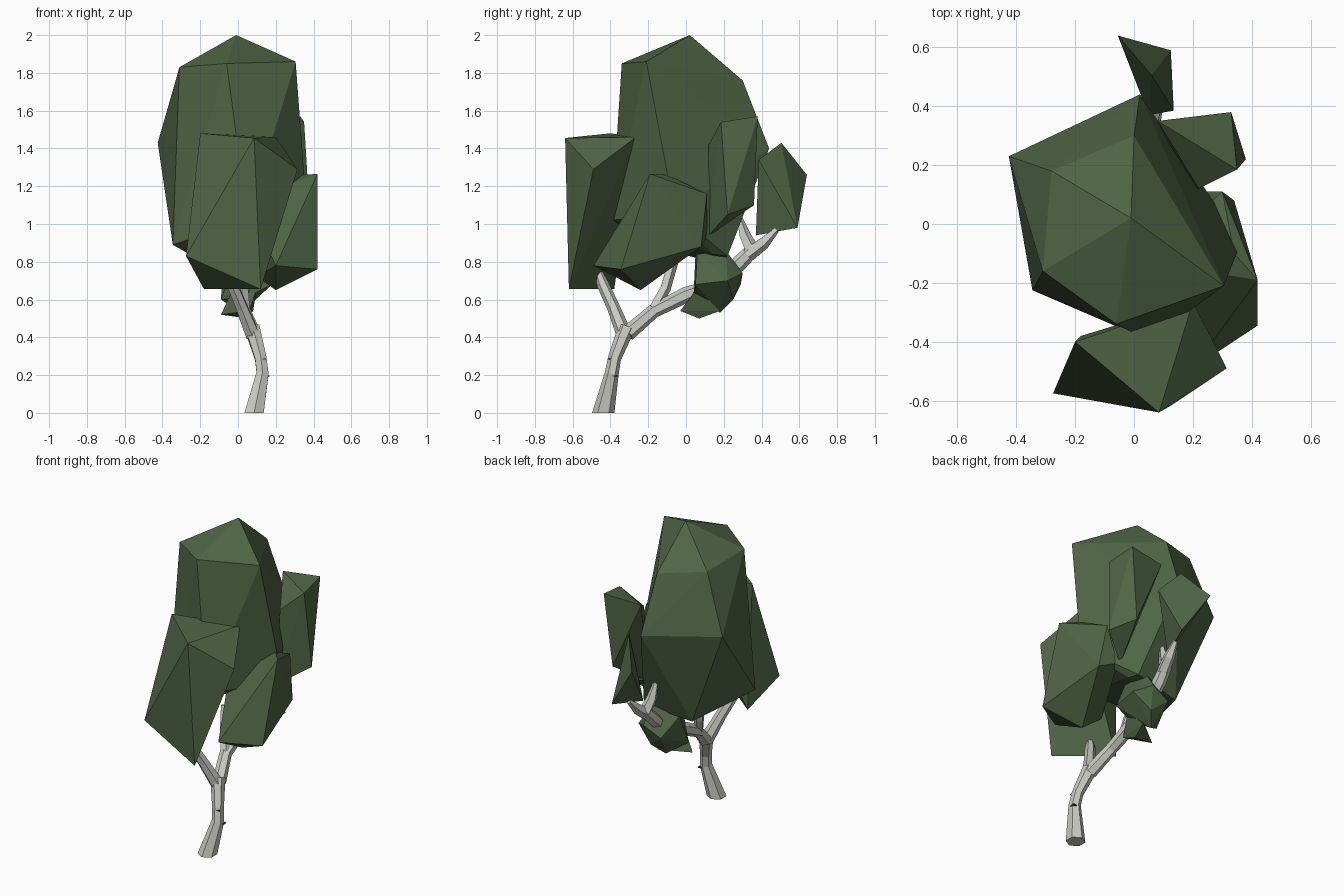
import bpy, bmesh, math
from mathutils import Vector

cube = bpy.data.objects.get("Cube")
if cube:
    bpy.data.objects.remove(cube, do_unlink=True)


def material(name, rgb):
    m = bpy.data.materials.new(name)
    m.use_nodes = True
    col = (*rgb, 1)
    m.diffuse_color = col
    m.node_tree.nodes["Principled BSDF"].inputs["Base Color"].default_value = col
    return m


LEAF = material("leaf_green", (0.08, 0.13, 0.06))
BARK = material("pale_bark", (0.6, 0.6, 0.56))
KNOT = material("dark_knot", (0.05, 0.05, 0.045))


def finish(bm, name, mat):
    bmesh.ops.recalc_face_normals(bm, faces=bm.faces)
    mesh = bpy.data.meshes.new(name)
    bm.to_mesh(mesh)
    bm.free()
    mesh.materials.append(mat)
    obj = bpy.data.objects.new(name, mesh)
    bpy.context.collection.objects.link(obj)
    return obj


def clump(name, corners):
    """Faceted leaf mass: the convex hull of a few corners."""
    bm = bmesh.new()
    for c in corners:
        bm.verts.new(c)
    bmesh.ops.convex_hull(bm, input=bm.verts[:])
    loose = [v for v in bm.verts if not v.link_faces]
    bmesh.ops.delete(bm, geom=loose, context='VERTS')
    return finish(bm, name, LEAF)


def limb(name, path, radii, sides=6, flat_base=False):
    """Tapered faceted tube along a path."""
    pts = [Vector(p) for p in path]
    bm = bmesh.new()
    rings = []
    for i, p in enumerate(pts):
        t = (pts[min(i + 1, len(pts) - 1)] - pts[max(i - 1, 0)]).normalized()
        if flat_base and i == 0:
            t = Vector((0, 0, 1))
        u = t.cross(Vector((1, 0, 0))).normalized()
        w = t.cross(u)
        ring = []
        for k in range(sides):
            a = math.tau * k / sides
            ring.append(bm.verts.new(p + (u * math.cos(a) + w * math.sin(a)) * radii[i]))
        rings.append(ring)
    for a, b in zip(rings, rings[1:]):
        for k in range(sides):
            j = (k + 1) % sides
            bm.faces.new((a[k], a[j], b[j], b[k]))
    bm.faces.new(rings[0])
    bm.faces.new(rings[-1])
    return finish(bm, name, BARK)


# Leaf masses
clump("main_crown", [
    (-.01, .02, 2), (-.06, -.34, 1.85), (.305, -.21, 1.86), (-.31, -.16, 1.83),
    (-.28, .18, 1.8), (0, .3, 1.76), (.02, .44, 1.4), (-.425, .23, 1.43),
    (.365, -.06, 1.06), (-.345, -.225, .89), (.05, -.395, 1.02), (.16, .14, .84),
    (.15, .22, .83), (-.17, .18, .79)])
clump("front_clump", [
    (.085, -.64, 1.455), (-.2, -.4, 1.48), (.315, -.49, 1.29), (.2, -.265, 1.46),
    (-.275, -.575, .83), (.12, -.62, .655), (-.18, -.38, .655)])
clump("left_clump", [
    (.42, -.19, 1.265), (.34, -.1, 1.26), (.42, -.345, .76), (.2, -.24, .65),
    (.2, -.49, .78), (.34, .08, .88), (.3, .11, 1.16), (.22, .11, .93),
    (.04, -.13, 1.12), (.1, -.18, .72)])
clump("back_left_clump", [
    (.08, .35, 1.55), (.33, .38, 1.57), (.35, .185, 1.54), (.38, .22, 1.05),
    (.22, .12, 1.42), (.2, .11, .93), (.28, .36, 1.1)])
clump("back_clump", [
    (-.055, .64, 1.26), (.125, .59, .98), (.06, .505, 1.43),
    (.05, .37, .94), (.135, .385, 1.34)])
clump("low_clump", [
    (0, .05, .84), (.12, .06, .84), (.08, .21, .86), (.1, .3, .74),
    (-.02, .29, .68), (-.08, .18, .8), (.02, .18, .53), (-.09, .1, .6),
    (.06, .04, .62), (.18, .05, .68), (.19, .22, .7), (.08, .25, .6)])
clump("low_clump_tip", [
    (.06, -.03, .54), (-.09, .06, .52), (.05, .07, .5), (.1, .06, .66),
    (-.03, .05, .65), (.08, .18, .54)])

# Trunk and branches
limb("trunk", [(.085, -.438, 0), (.13, -.393, .21), (.12, -.378, .29), (.075, -.315, .45)],
     [.059, .037, .035, .045], flat_base=True)
limb("front_branch", [(.08, -.325, .41), (.02, -.385, .56), (-.03, -.44, .68), (-.05, -.465, .75)],
     [.042, .034, .032, .02])
limb("long_branch", [(.08, -.31, .42), (.03, -.17, .54), (.02, 0, .625), (.03, .16, .68),
                     (.04, .28, .79), (.05, .36, .87)],
     [.042, .037, .042, .035, .042, .036])
limb("middle_branch", [(.03, -.17, .55), (-.02, -.11, .66), (-.04, -.07, .8)],
     [.032, .03, .03], 5)
limb("back_branch", [(.05, .33, .84), (.07, .41, .9), (.08, .48, .97)],
     [.04, .035, .015], 5)
limb("upper_branch", [(.05, .35, .86), (.03, .31, .94), (.02, .28, 1.04)],
     [.04, .032, .015], 5)

# Dark bark marks
for x, y, z in [(.153, -.375, .195), (.138, -.395, .285), (.08, -.345, .44)]:
    bm = bmesh.new()
    bmesh.ops.create_cube(bm, size=1)
    bmesh.ops.scale(bm, vec=(.025, .03, .007), verts=bm.verts)
    bmesh.ops.translate(bm, vec=(x, y, z), verts=bm.verts)
    finish(bm, "bark_mark", KNOT)
